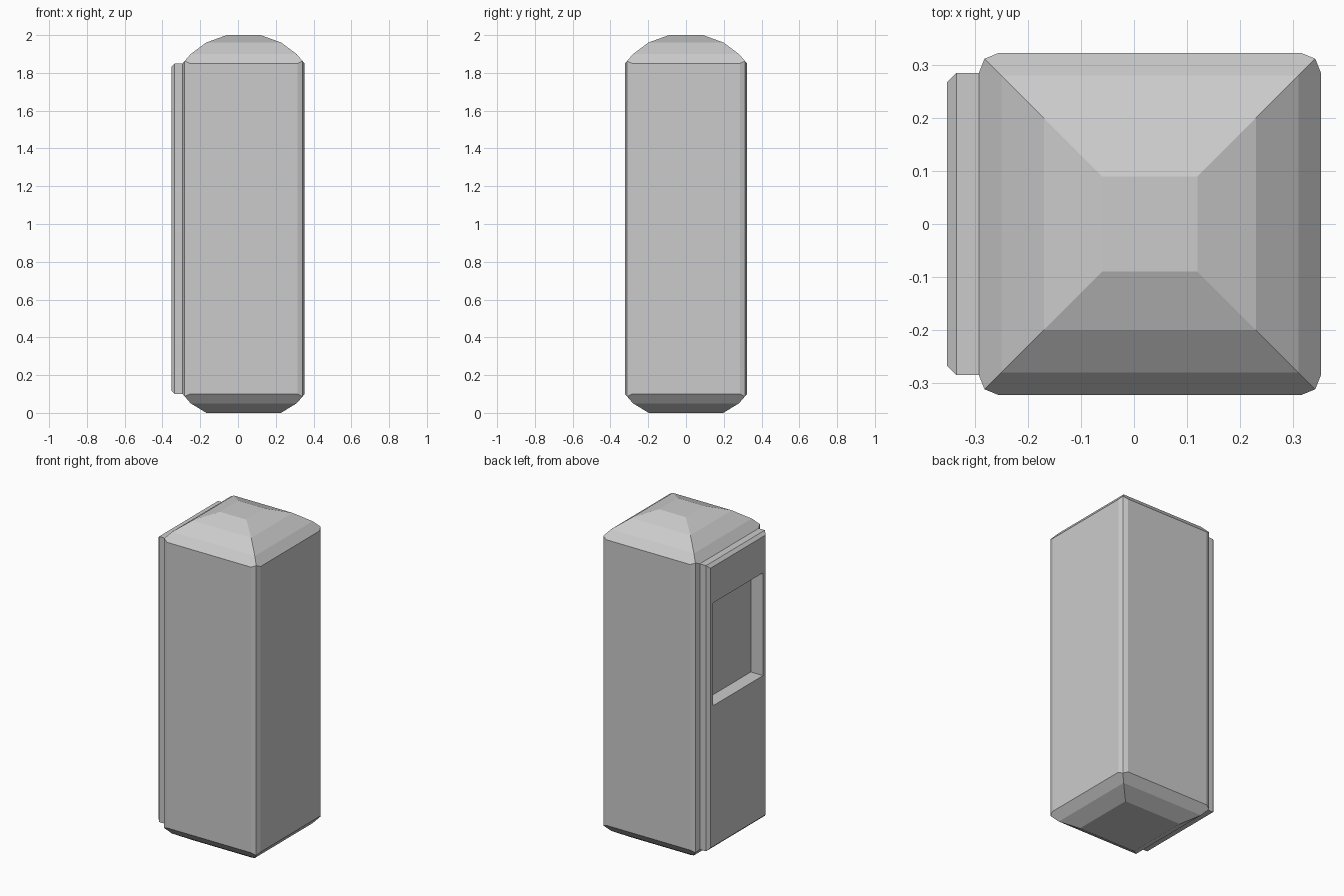
import bpy, bmesh
from mathutils import Vector

if "Cube" in bpy.data.objects:
    bpy.data.objects.remove(bpy.data.objects["Cube"])

BODY_X = 0.03


def add_object(name, bm):
    bmesh.ops.recalc_face_normals(bm, faces=bm.faces)
    mesh = bpy.data.meshes.new(name)
    bm.to_mesh(mesh)
    bm.free()
    obj = bpy.data.objects.new(name, mesh)
    bpy.context.collection.objects.link(obj)
    return obj


def box(lo, hi):
    bm = bmesh.new()
    bmesh.ops.create_cube(bm, size=1)
    lo, hi = Vector(lo), Vector(hi)
    for v in bm.verts:
        v.co = (lo + hi) / 2 + v.co * (hi - lo)
    return bm


def ring(half, z, edge=None, corner=None, corner_z=None):
    """Square outline; optionally with corners rounded by three points each."""
    edge = half if edge is None else edge
    corner = half if corner is None else corner
    corner_z = z if corner_z is None else corner_z
    quarter = [(half, edge, z), (corner, corner, corner_z), (edge, half, z)]
    pts = []
    for _ in range(4):
        pts += quarter
        quarter = [(-y, x, h) for x, y, h in quarter]
    return [(x + BODY_X, y, h) for x, y, h in pts]


# Cabinet body with tapered foot and stepped hipped cap
rings = [
    ring(0.197, 0.0),
    ring(0.28, 0.05),
    ring(0.323, 0.10, 0.285, 0.312, 0.087),
    ring(0.323, 1.85, 0.285, 0.312, 1.863),
    ring(0.28, 1.90),
    ring(0.20, 1.96),
    ring(0.09, 2.0),
]
bm = bmesh.new()
loops = [[bm.verts.new(p) for p in r] for r in rings]
for a, b in zip(loops, loops[1:]):
    for i in range(12):
        j = (i + 1) % 12
        bm.faces.new((a[i], a[j], b[j], b[i]))
bm.faces.new(loops[0])
bm.faces.new(loops[-1])
bmesh.ops.remove_doubles(bm, verts=bm.verts, dist=1e-4)
body = add_object("cabinet_body", bm)

# Raised side panel with a chamfered outer rim
bm = box((-0.353, -0.285, 0.10), (-0.285, 0.285, 1.85))
rim = [e for e in bm.edges if all(v.co.x < -0.35 for v in e.verts)]
bmesh.ops.bevel(bm, geom=rim, offset=0.018, segments=1, affect='EDGES')
panel = add_object("side_panel", bm)

# Window recess cut through the panel into the body
cutter = add_object("window_cutter", box((-0.5, -0.242, 0.98), (-0.27, 0.242, 1.61)))
cutter.hide_render = True
for obj in (body, panel):
    mod = obj.modifiers.new("window_recess", 'BOOLEAN')
    mod.operation = 'DIFFERENCE'
    mod.solver = 'EXACT'
    mod.object = cutter
    bpy.context.view_layer.objects.active = obj
    bpy.ops.object.modifier_apply(modifier=mod.name)
bpy.data.objects.remove(cutter)
